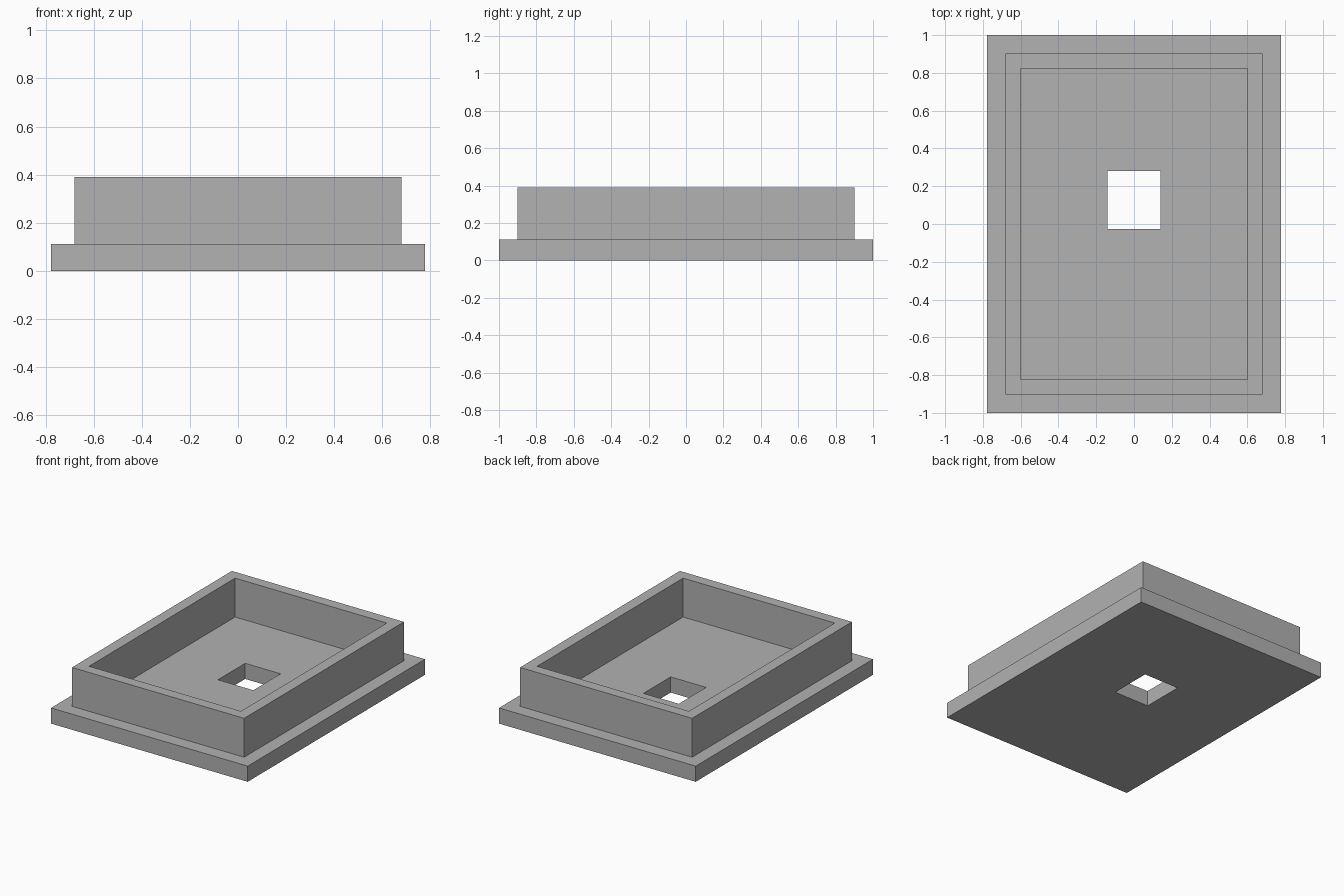
import bpy
import bmesh

default = bpy.data.objects.get("Cube")
if default:
    bpy.data.objects.remove(default, do_unlink=True)

# Main dimensions: heights, then half sizes and y centre of each rectangle
PLATE_TOP, RIM_TOP = 0.112, 0.39
PLATE = (0.777, 1.0, 0)
RIM_OUTER = (0.68, 0.902, 0)
RIM_INNER = (0.60, 0.824, 0)
HOLE = (0.14, 0.154, 0.127)

grey = bpy.data.materials.new("plain grey")
grey.diffuse_color = (0.445, 0.445, 0.445, 1)
grey.use_nodes = True
grey.node_tree.nodes["Principled BSDF"].inputs["Base Color"].default_value = grey.diffuse_color


def rectangle(bm, size, z):
    """Four corner vertices, counter-clockwise."""
    hx, hy, cy = size
    return [bm.verts.new((sx * hx, cy + sy * hy, z))
            for sx, sy in ((-1, -1), (1, -1), (1, 1), (-1, 1))]


def rectangular_sweep(name, section, material):
    """Closed solid joining each rectangle to the next, and the last to the first."""
    bm = bmesh.new()
    rings = [rectangle(bm, size, z) for size, z in section]
    for i, lower in enumerate(rings):
        upper = rings[(i + 1) % len(rings)]
        for a in range(4):
            b = (a + 1) % 4
            bm.faces.new((lower[a], lower[b], upper[b], upper[a]))
    bmesh.ops.recalc_face_normals(bm, faces=bm.faces)
    mesh = bpy.data.meshes.new(name)
    bm.to_mesh(mesh)
    bm.free()
    mesh.materials.append(material)
    obj = bpy.data.objects.new(name, mesh)
    bpy.context.collection.objects.link(obj)
    return obj


# Flanged tray: base plate, raised rim, recessed floor and square through-hole
rectangular_sweep("flanged_tray", [
    (HOLE, 0),
    (PLATE, 0),
    (PLATE, PLATE_TOP),
    (RIM_OUTER, PLATE_TOP),
    (RIM_OUTER, RIM_TOP),
    (RIM_INNER, RIM_TOP),
    (RIM_INNER, PLATE_TOP),
    (HOLE, PLATE_TOP),
], grey)
